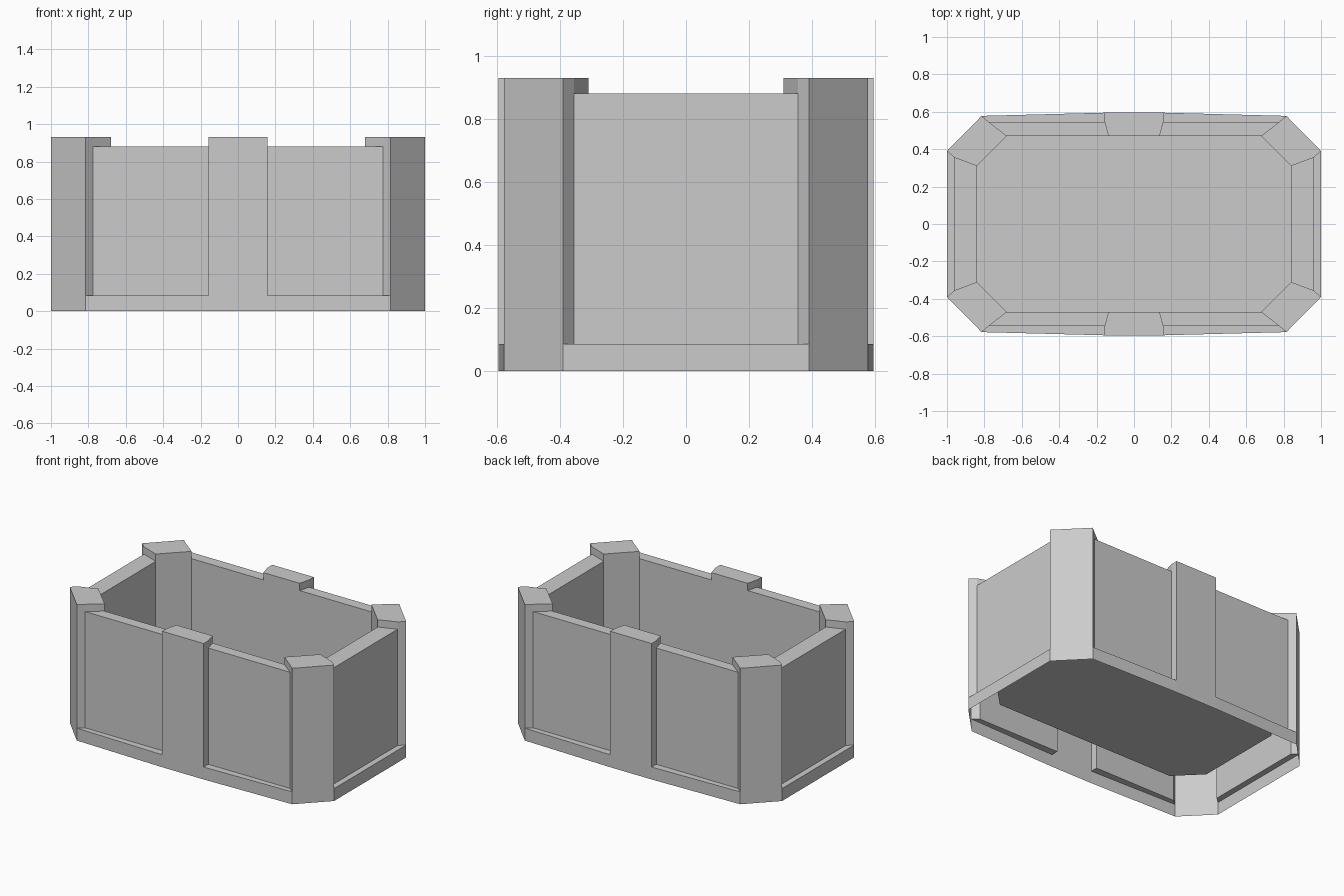
import bpy
import bmesh

if "Cube" in bpy.data.objects:
    bpy.data.objects.remove(bpy.data.objects["Cube"], do_unlink=True)

# Heights
TOP, RAIL, LEDGE, FLOOR = 0.93, 0.88, 0.085, 0.19

# Plain grey material
grey = bpy.data.materials.new("plain grey")
grey.use_nodes = True
COLOUR = (0.6, 0.6, 0.6, 1)
grey.diffuse_color = COLOUR
grey.node_tree.nodes["Principled BSDF"].inputs["Base Color"].default_value = COLOUR

# Quarter plan: each corner has an outer, panel-plane and inner point
QUARTER = [
    ((1.0, 0.39), (0.96, 0.355), (0.84, 0.31)),     # post, short side
    ((0.815, 0.578), (0.775, 0.545), (0.68, 0.47)),  # post, long side
    ((0.157, 0.595), (0.157, 0.545), (0.137, 0.47)),  # middle pilaster
]


def mirrored(corners, sx, sy):
    return [tuple((x * sx, y * sy) for x, y in c) for c in corners]


# Full plan, counter-clockwise; solid and panelled segments alternate
PLAN = (QUARTER + mirrored(QUARTER[::-1], -1, 1)
        + mirrored(QUARTER, -1, -1) + mirrored(QUARTER[::-1], 1, -1))
SEGMENTS = [(PLAN[i], PLAN[(i + 1) % len(PLAN)]) for i in range(len(PLAN))]
SOLID, PANELLED = SEGMENTS[0::2], SEGMENTS[1::2]


def wall(a, b, low, high):
    """Upright quad facing right of the direction a to b."""
    return [(*a, low), (*b, low), (*b, high), (*a, high)]


def flat(points, z):
    return [(*p, z) for p in points]


def make_part(name, faces):
    bm = bmesh.new()
    for face in faces:
        bm.faces.new([bm.verts.new(p) for p in face])
    bmesh.ops.remove_doubles(bm, verts=bm.verts, dist=0.0005)
    mesh = bpy.data.meshes.new(name)
    bm.to_mesh(mesh)
    bm.free()
    mesh.materials.append(grey)
    obj = bpy.data.objects.new(name, mesh)
    bpy.context.collection.objects.link(obj)


def upright(a, b):
    """Full-height block: outer face, cap, inner face and both flanks."""
    (ao, ap, ai), (bo, bp, bi) = a, b
    return [
        wall(ao, bo, 0, TOP),
        flat((ao, bo, bp, bi, ai, ap), TOP),
        wall(bi, ai, FLOOR, TOP),
        wall(bo, bp, LEDGE, TOP), wall(bp, bi, RAIL, TOP),
        wall(ap, ao, LEDGE, TOP), wall(ai, ap, RAIL, TOP),
    ]


# Corner posts and middle pilasters
for a, b in SOLID:
    is_pilaster = abs(a[0][0] + b[0][0]) < 0.01
    side = "back" if a[0][1] + b[0][1] > 0 else "front"
    hand = "left" if a[0][0] + b[0][0] > 0 else "right"
    name = f"{side}_pilaster" if is_pilaster else f"{side}_{hand}_post"
    make_part(name, upright(a, b))

# Skirting with its ledge
make_part("skirting", [f for a, b in PANELLED for f in (
    wall(a[0], b[0], 0, LEDGE),
    flat((a[0], b[0], b[1], a[1]), LEDGE))])

# Recessed panels with their top rail and inner lining
make_part("recessed_panels", [f for a, b in PANELLED for f in (
    wall(a[1], b[1], LEDGE, RAIL),
    flat((a[1], b[1], b[2], a[2]), RAIL),
    wall(b[2], a[2], FLOOR, RAIL))])

# Raised floor
make_part("floor", [flat([c[2] for c in PLAN], FLOOR)])
